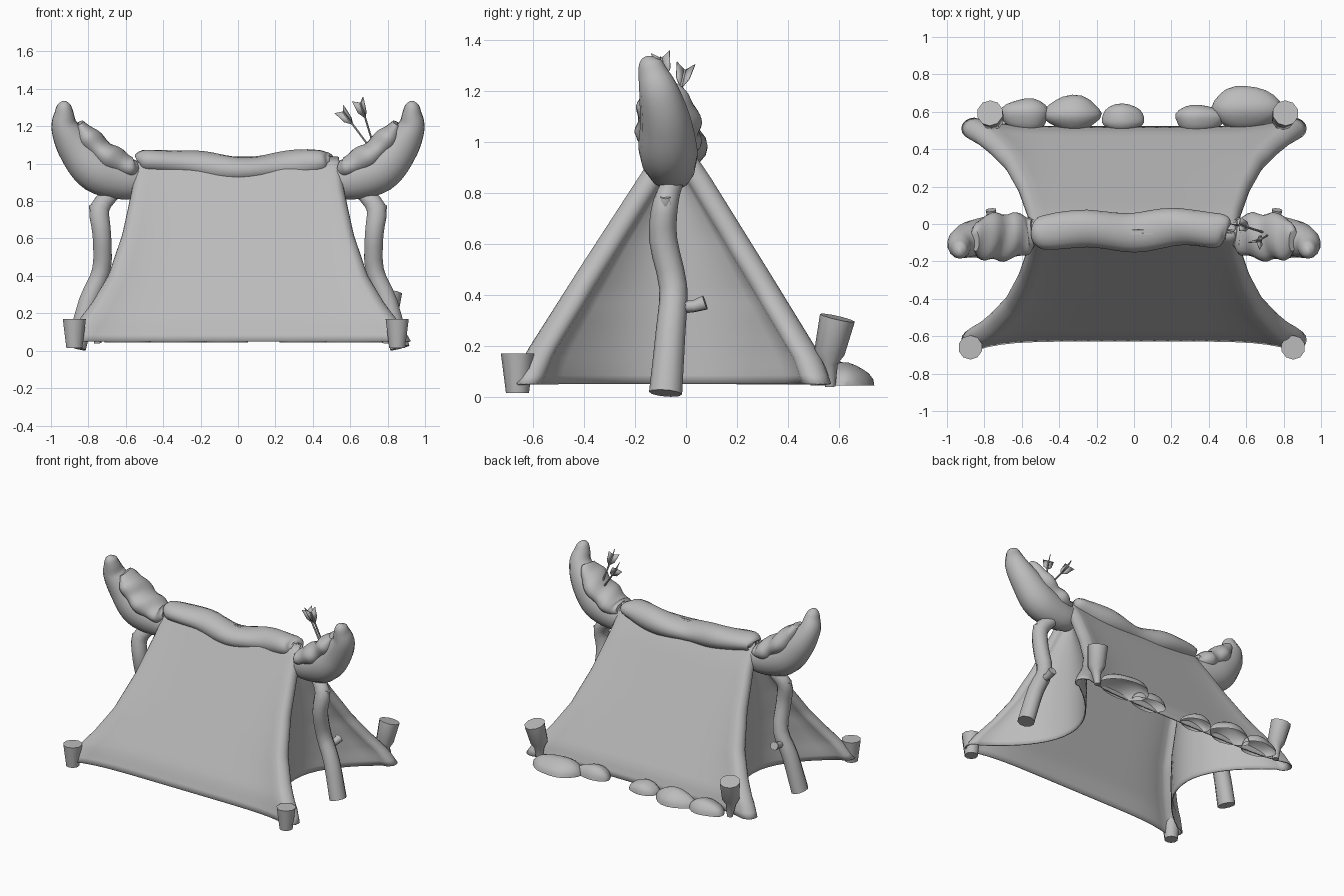
import bpy, bmesh, math, random
from mathutils import Vector

random.seed(4)
cube = bpy.data.objects.get("Cube")
if cube:
    bpy.data.objects.remove(cube)

GREY = bpy.data.materials.new("plain_grey")
GREY.use_nodes = True
GREY.diffuse_color = (0.5, 0.5, 0.5, 1)
GREY.node_tree.nodes["Principled BSDF"].inputs["Base Color"].default_value = (0.5, 0.5, 0.5, 1)


def finish(name, bm, angle=50, thickness=0):
    bmesh.ops.recalc_face_normals(bm, faces=bm.faces)
    mesh = bpy.data.meshes.new(name)
    bm.to_mesh(mesh)
    bm.free()
    mesh.materials.append(GREY)
    obj = bpy.data.objects.new(name, mesh)
    bpy.context.collection.objects.link(obj)
    if thickness:
        mod = obj.modifiers.new("thickness", "SOLIDIFY")
        mod.thickness, mod.offset = thickness, 0
    bpy.ops.object.select_all(action="DESELECT")
    bpy.context.view_layer.objects.active = obj
    obj.select_set(True)
    bpy.ops.object.shade_smooth_by_angle(angle=math.radians(angle))
    return obj


def spline(points, steps):
    """Smooth path through tuples of any length."""
    p = [points[0]] + list(points) + [points[-1]]
    out = []
    for i in range(1, len(p) - 2):
        for k in range(steps):
            t = k / steps
            out.append([0.5 * (2 * b + (c - a) * t + (2 * a - 5 * b + 4 * c - d) * t * t
                        + (3 * b - a - 3 * c + d) * t ** 3)
                        for a, b, c, d in zip(p[i - 1], p[i], p[i + 1], p[i + 2])])
    return out + [list(points[-1])]


def lookup(table, z):
    """Linear interpolation in a table sorted by falling z."""
    for (z0, a), (z1, b) in zip(table, table[1:]):
        if z >= z1:
            return a + (b - a) * (z0 - z) / (z0 - z1)
    return table[-1][1]


def skin(bm, rings):
    for r, s in zip(rings, rings[1:]):
        for k in range(len(r)):
            n = (k + 1) % len(r)
            bm.faces.new((r[k], r[n], s[n], s[k]))


def tube(name, points, side=1, sides=12, steps=4, lump=0):
    """Loft along x, y, z, half width in y, half thickness; side -1 mirrors it."""
    path = spline(points, steps)
    bm, rings = bmesh.new(), []
    for i, (x, y, z, ra, rb) in enumerate(path):
        a, b = path[max(i - 1, 0)], path[min(i + 1, len(path) - 1)]
        tangent = Vector([b[k] - a[k] for k in range(3)]).normalized()
        across = Vector((0, 1, 0))
        across = (across - tangent * across.dot(tangent)).normalized()
        up = tangent.cross(across)
        ring = []
        for k in range(sides):
            t = math.tau * k / sides
            f = 1 + lump * (math.sin(i * .65 + 2 * math.cos(t)) + random.uniform(-.15, .15))
            v = Vector((x, y, z)) + across * math.cos(t) * ra * f + up * math.sin(t) * rb * f
            ring.append(bm.verts.new((v.x * side, v.y, v.z)))
        rings.append(ring)
    skin(bm, rings)
    bm.faces.new(rings[0])
    bm.faces.new(rings[-1])
    return finish(name, bm)


# Tent outline: outer half width and slope position by height
WIDTH = [(1.035, .535), (.85, .565), (.62, .615), (.4, .69), (.25, .78), (.12, .88), (.05, .92)]
FRONT = [(1.035, -.05), (1.0, -.09), (.9, -.155), (.5, -.415), (.17, -.625), (.05, -.675)]
BACK = [(1.035, -.03), (1.0, -.005), (.87, .085), (.5, .315), (.15, .53), (.05, .565)]
TOP, BOTTOM = 1.035, .05


def canvas_quarter(z, slope, sag, drop):
    """Half slope, rounded edge and half side wall, from the middle outward."""
    y, other = lookup(slope, z), lookup(BACK if slope is FRONT else FRONT, z)
    way = 1 if other > y else -1
    mid = (y + other) / 2
    rx, ry = .036 + .03 * drop ** 2, min(.045 + .01 * drop, abs(other - y) / 5)
    x = lookup(WIDTH, z) - rx
    pts = [(x * k / 12, y + way * sag * drop * (1 - (k / 12) ** 6)) for k in range(12)]
    for k in range(9):
        t = math.pi * k / 8
        pts.append((x + rx * math.sin(t), y + way * ry * (1 - math.cos(t))))
    edge = y + way * 2 * ry
    for k in range(1, 9):
        s = 1 - k / 8
        pts.append((.5 + (x - .5) * s * s, mid + (edge - mid) * s))
    return pts


# Canvas: one skin of two slopes, rounded edges and hollowed side walls
bm, rings = bmesh.new(), []
for i in range(29):
    drop = i / 28
    z = TOP + (BOTTOM - TOP) * drop
    f = canvas_quarter(z, FRONT, .05, drop)
    b = canvas_quarter(z, BACK, .045, drop)
    half = f + b[-2::-1]
    loop = half + [(-x, y) for x, y in half[-2:0:-1]]
    rings.append([bm.verts.new((x, y, z)) for x, y in loop])
skin(bm, rings)
finish("canvas", bm, 60, .008)

# Lumpy roll over the ridge
tube("ridge_roll", [(-.53, -.04, 1.01, .05, .03), (-.49, -.04, 1.015, .09, .06),
                    (-.25, -.03, .995, .1, .075), (0, -.04, .965, .105, .072),
                    (.25, -.02, .985, .1, .08), (.45, -.03, 1.01, .09, .065),
                    (.5, -.04, 1.02, .05, .03)], sides=16, steps=5, lump=.07)

for side, label in ((1, "left"), (-1, "right")):
    # Curved horn and the lumpy wrap lying on it
    tube(label + "_horn", [(.52, -.045, .92, .075, .09), (.6, -.055, .915, .095, .11),
                           (.75, -.07, .965, .115, .125), (.86, -.08, 1.08, .1, .105),
                           (.925, -.105, 1.19, .08, .075), (.93, -.13, 1.27, .058, .052),
                           (.93, -.14, 1.315, .042, .035), (.93, -.14, 1.335, .012, .01)],
         side, sides=14, steps=5)
    tube(label + "_horn_wrap", [(.54, -.05, .985, .07, .035), (.58, -.055, .98, .105, .06),
                                (.66, -.065, 1.015, .122, .072), (.74, -.07, 1.07, .125, .07),
                                (.81, -.08, 1.15, .11, .06), (.85, -.09, 1.215, .06, .025)],
         side, sides=18, steps=6, lump=.07)
    # Crooked pole with stubs
    tube(label + "_pole", [(.67, -.05, .84, .04, .04), (.74, -.08, .76, .05, .055),
                           (.728, -.09, .62, .055, .052), (.73, -.05, .43, .055, .052),
                           (.80, -.06, .26, .058, .055), (.865, -.08, .015, .065, .055)],
         side, sides=10, steps=3)
    tube(label + "_pole_stub", [(.76, -.03, .35, .025, .025), (.76, .03, .355, .024, .024),
                                (.765, .075, .37, .03, .03)], side, sides=8, steps=1)
    tube(label + "_pole_knot", [(.73, -.08, .72, .03, .03), (.77, -.08, .765, .03, .03),
                                (.78, -.08, .785, .02, .02)], side, sides=8, steps=1)
    # Pegs: upright in front, leaning behind
    fx, bx = .863 - .012 * side, .02 * side
    tube(label + "_front_peg", [(fx, -.66, .015, .045, .045), (fx, -.66, .17, .065, .065)],
         side, sides=10, steps=1)
    tube(label + "_back_peg", [(.77 + bx, .565, .04, .02, .02), (.775 + bx, .56, .13, .035, .035),
                               (.775 + bx, .562, .175, .06, .06),
                               (.79 + bx, .593, .31, .07, .07)], side, sides=10, steps=1)

# Hollow stones along the back edge
for i, (x, y, rx, ry, h) in enumerate([(-.58, .585, .13, .09, .08), (-.33, .59, .16, .095, .09),
                                       (-.06, .565, .12, .075, .07), (.35, .565, .135, .075, .08),
                                       (.6, .62, .18, .12, .09)]):
    bm = bmesh.new()
    bmesh.ops.create_icosphere(bm, subdivisions=3, radius=1)
    bmesh.ops.bisect_plane(bm, geom=bm.verts[:] + bm.edges[:] + bm.faces[:],
                           plane_co=(0, 0, 0), plane_no=(0, 0, 1), clear_inner=True)
    for v in bm.verts:
        f = 1 + .05 * math.sin(4 * v.co.x + i) + .04 * math.sin(5 * v.co.y + 2 * i)
        v.co = (x + v.co.x * rx * f, y + v.co.y * ry * f, .045 + v.co.z * h * f)
    finish("stone_%d" % (i + 1), bm, 40)

# Arrows stuck in the wrap, each with three vanes
for i, (base, tip) in enumerate([((.71, -.05, 1.08), (.55, .0, 1.295)),
                                 ((.73, -.05, 1.08), (.65, -.1, 1.345))]):
    a, b = Vector(base), Vector(tip)
    d = (b - a).normalized()
    tube("arrow_shaft_%d" % (i + 1), [(*a, .006, .006), (*(b - d * .02), .006, .006)],
         sides=6, steps=1)
    n1 = d.cross(Vector((0, 1, 0))).normalized()
    n2 = d.cross(n1)
    bm = bmesh.new()
    for k in range(3):
        out = n1 * math.cos(math.tau * k / 3) + n2 * math.sin(math.tau * k / 3)
        bm.faces.new([bm.verts.new(b + d * t + out * r)
                      for t, r in ((-.11, 0), (-.07, .03), (0, .042), (-.02, 0))])
    finish("arrow_vanes_%d" % (i + 1), bm, 30, .004)
